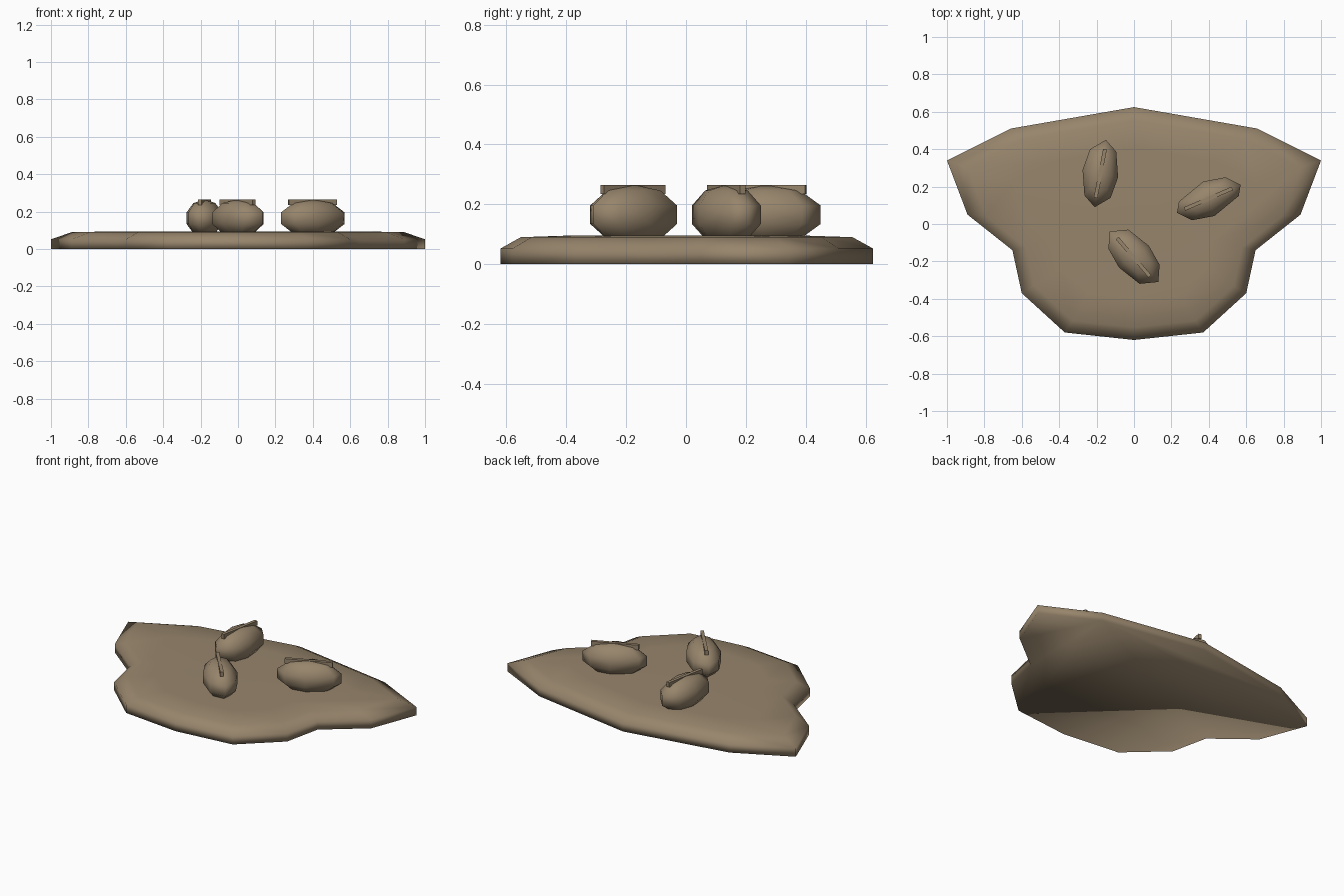
import bpy, bmesh, math
from mathutils import Vector

if "Cube" in bpy.data.objects:
    bpy.data.objects.remove(bpy.data.objects["Cube"])

clay = bpy.data.materials.new("warm_brown")
clay.diffuse_color = (0.31, 0.235, 0.15, 1)
clay.use_nodes = True
clay.node_tree.nodes["Principled BSDF"].inputs["Base Color"].default_value = clay.diffuse_color


def finish(bm, name, smooth):
    bmesh.ops.recalc_face_normals(bm, faces=bm.faces[:])
    for f in bm.faces:
        f.smooth = smooth
    me = bpy.data.meshes.new(name)
    bm.to_mesh(me)
    bm.free()
    me.materials.append(clay)
    ob = bpy.data.objects.new(name, me)
    bpy.context.collection.objects.link(ob)
    return ob


def loft(bm, outline, layers, centre=(0, 0)):
    """Stack scaled copies of an outline; layers are (scale, z)."""
    rings = [[bm.verts.new((centre[0] + x * s, centre[1] + y * s, z)) for x, y in outline]
             for s, z in layers]
    n = len(outline)
    for a, b in zip(rings, rings[1:]):
        for i in range(n):
            j = (i + 1) % n
            bm.faces.new((a[i], a[j], b[j], b[i]))
    return rings


def fan(bm, ring, point):
    tip = bm.verts.new(point)
    for i in range(len(ring)):
        bm.faces.new((ring[i], ring[(i + 1) % len(ring)], tip))


# Flat slab with a mirrored outline and a bevelled rim
half = [(0.66, 0.51), (1, 0.34), (0.89, 0.05), (0.65, -0.14), (0.6, -0.37), (0.37, -0.58)]
outline = [(0, 0.625)] + half + [(0, -0.62)] + [(-x, y) for x, y in reversed(half)]
bm = bmesh.new()
rings = loft(bm, outline, [(1, 0), (1, 0.052), (0.89, 0.09), (0.65, 0.095)])
bm.faces.new(rings[0])
fan(bm, rings[-1], (0, 0, 0.095))
finish(bm, "slab", True)

# Rounded pebbles: centre, half outline (the other half is its opposite), ridge ends
pebbles = [
    ((-0.18, 0.27), [(0.03, 0.18), (0.085, 0.117), (0.095, -0.02), (0.055, -0.13)],
     (-0.205, 0.14), (-0.155, 0.40)),
    ((0.4, 0.135), [(0.17, 0.075), (0.09, 0.115), (-0.03, 0.092), (-0.16, -0.015)],
     (0.27, 0.08), (0.525, 0.19)),
    ((0, -0.175), [(-0.13, 0.135), (-0.03, 0.145), (0.08, 0.058), (0.137, -0.043)],
     (-0.09, -0.075), (0.085, -0.28)),
]
MID, RAD = 0.165, 0.1
lats = [math.radians(a) for a in (-54, -18, 18, 54)]
layers = [(math.cos(a) / math.cos(lats[2]), MID + RAD * math.sin(a)) for a in lats]

for k, (c, pts, p, q) in enumerate(pebbles, 1):
    bm = bmesh.new()
    rings = loft(bm, pts + [(-x, -y) for x, y in pts], layers, c)
    fan(bm, rings[0], (*c, MID - RAD))
    fan(bm, rings[-1], (*c, MID + RAD))
    finish(bm, f"pebble_{k}", True)

    # Thin straight ridge set into the top of the pebble
    p, q = Vector(p), Vector(q)
    d = (q - p).normalized()
    side = Vector((-d.y, d.x)) * 0.01
    bm = bmesh.new()
    rings = loft(bm, [p - side, q - side, q + side, p + side], [(1, 0.235), (1, 0.264)])
    for r in rings:
        bm.faces.new(r)
    finish(bm, f"ridge_{k}", False)
